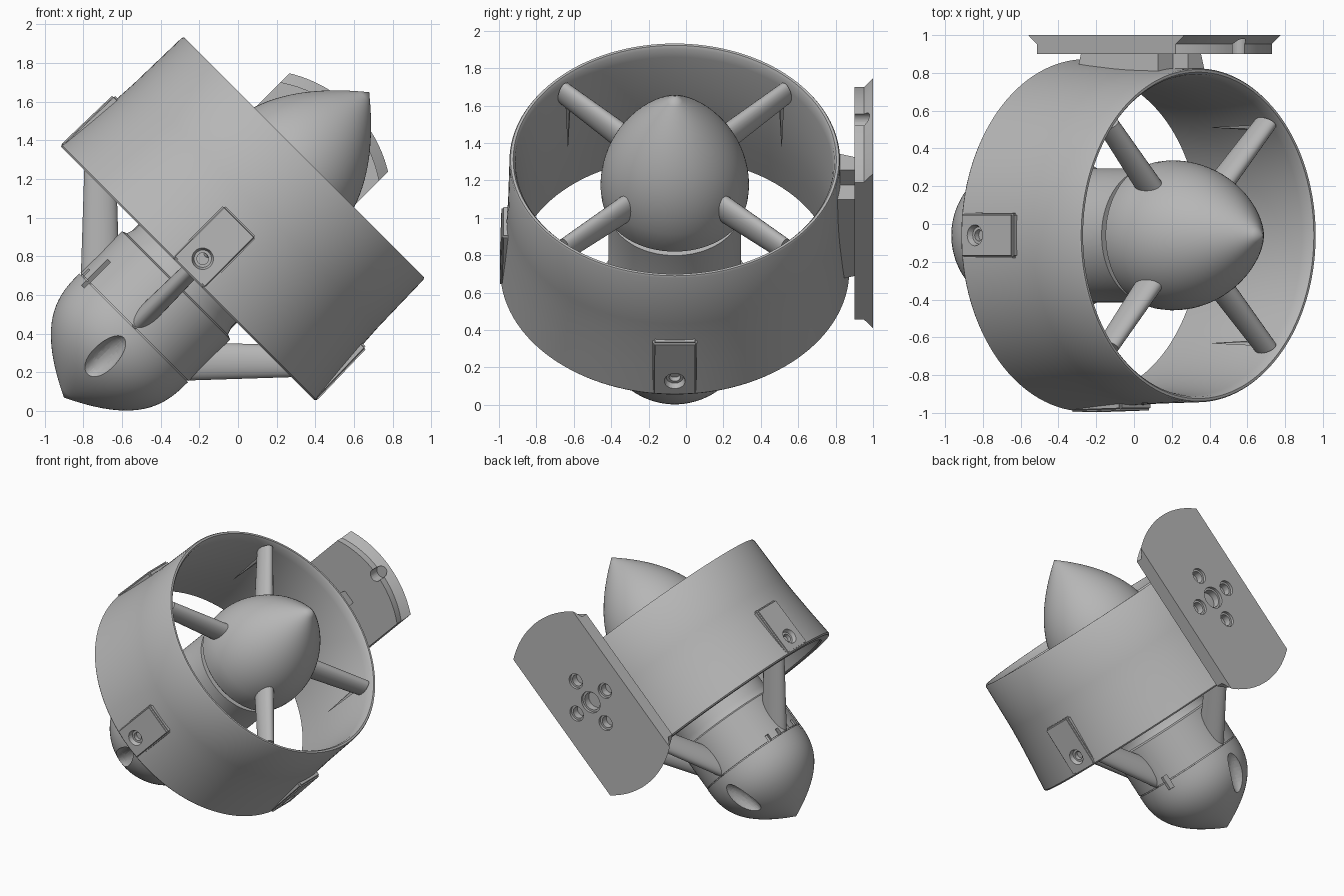
import bpy, bmesh, math
from mathutils import Matrix, Vector

if "Cube" in bpy.data.objects:
    bpy.data.objects.remove(bpy.data.objects["Cube"], do_unlink=True)

# Thruster axis is local z, tilted 45 degrees between x and z
FRAME = Matrix.Translation((-0.26, -0.06, 0.71)) @ Matrix.Rotation(math.pi / 4, 4, 'Y')

grey = bpy.data.materials.new("plain grey")
grey.use_nodes = True
COLOUR = (0.47, 0.47, 0.47, 1)
grey.diffuse_color = COLOUR
grey.node_tree.nodes["Principled BSDF"].inputs["Base Color"].default_value = COLOUR


def finish(name, bm, smooth=True):
    bmesh.ops.recalc_face_normals(bm, faces=bm.faces)
    mesh = bpy.data.meshes.new(name)
    bm.to_mesh(mesh)
    bm.free()
    mesh.transform(FRAME)
    mesh.materials.append(grey)
    ob = bpy.data.objects.new(name, mesh)
    bpy.context.collection.objects.link(ob)
    if smooth:
        shade(ob)
    return ob


def select(ob):
    bpy.ops.object.select_all(action='DESELECT')
    ob.select_set(True)
    bpy.context.view_layer.objects.active = ob


def shade(ob):
    select(ob)
    bpy.ops.object.shade_smooth_by_angle(angle=math.radians(30))


def lathe(profile, closed=False, segs=96):
    """Spin (radius, height) points about local z."""
    bm = bmesh.new()
    verts = [bm.verts.new((r, 0, z)) for r, z in profile]
    pairs = list(zip(verts, verts[1:])) + ([(verts[-1], verts[0])] if closed else [])
    edges = [bm.edges.new(p) for p in pairs]
    bmesh.ops.spin(bm, geom=verts + edges, axis=(0, 0, 1), cent=(0, 0, 0),
                   angle=math.tau, steps=segs, use_duplicate=False)
    bmesh.ops.remove_doubles(bm, verts=bm.verts, dist=0.0003)
    return bm


def rod(bm, start, end, r1, r2, wide=(1, 0, 0), ratio=1.0, segs=32, turn=0.0):
    """Tapered elliptical rod; wide is the direction of its broad axis."""
    a, b = Vector(start), Vector(end)
    d = (b - a).normalized()
    w = Vector(wide)
    w = (w - d * w.dot(d)).normalized()
    n = d.cross(w) * ratio
    m = Matrix((w, n, d)).transposed().to_4x4()
    m = Matrix.Rotation(turn, 4, 'Z') @ Matrix.Translation((a + b) / 2) @ m
    bmesh.ops.create_cone(bm, cap_ends=True, segments=segs, radius1=r1, radius2=r2,
                          depth=(b - a).length, matrix=m)


def box(bm, centre, size, turn=0.0):
    m = Matrix.Rotation(turn, 4, 'Z') @ Matrix.Translation(centre) @ Matrix.Diagonal((*size, 1))
    return bmesh.ops.create_cube(bm, size=1, matrix=m)["verts"]


def cut(ob, bm):
    tool = finish("cutter", bm, smooth=False)
    tool.hide_render = True
    mod = ob.modifiers.new("cut", 'BOOLEAN')
    mod.operation, mod.solver, mod.object = 'DIFFERENCE', 'EXACT', tool
    mod.use_self = True
    select(ob)
    bpy.ops.object.modifier_apply(modifier=mod.name)
    bpy.data.objects.remove(tool, do_unlink=True)
    shade(ob)


# Duct ring: flared rear skirt, straighter front, rounded inlet
duct = finish("duct", lathe([
    (0.925, 0), (0.933, 0.01), (0.914, 0.2), (0.899, 0.38), (0.892, 0.5), (0.884, 0.84),
    (0.878, 0.85), (0.864, 0.85), (0.853, 0.835), (0.845, 0.78), (0.836, 0.7), (0.828, 0.6),
    (0.823, 0.48), (0.825, 0.35), (0.834, 0.2), (0.851, 0.01), (0.86, 0)],
    closed=True, segs=128))

# Three bolt pads on the duct, each with a countersunk hole
PAD_TURNS = (0, math.pi, -math.pi / 2)


def bolt_holes(bm):
    for turn in PAD_TURNS:
        rod(bm, (0.905, 0, 0.11), (0.95, 0, 0.11), 0.045, 0.062, (0, 1, 0), turn=turn)
        rod(bm, (0.875, 0, 0.11), (0.925, 0, 0.11), 0.03, 0.03, (0, 1, 0), turn=turn)
    return bm


for i, turn in enumerate(PAD_TURNS):
    bm = bmesh.new()
    for v in box(bm, (0.902, 0, 0.195), (0.068, 0.24, 0.38), turn):
        if v.co.z > 0.3:
            v.co.xy *= 0.99
    bmesh.ops.bevel(bm, geom=bm.edges[:], offset=0.012, segments=3, affect='EDGES')
    pad = finish("bolt_pad_" + str(i + 1), bm)
    cut(pad, bolt_holes(bmesh.new()))
cut(duct, bolt_holes(bmesh.new()))

# Motor housing: rounded tail, seam groove, cylinder and slimmer front
STEPS = 20
tail = [(0.397 * (1 - s ** 2.72), -0.395 - 0.51 * s) for s in (1 - i / STEPS for i in range(STEPS + 1))]
housing = finish("motor_housing", lathe(
    tail + [(0.385, -0.395), (0.385, -0.388), (0.396, -0.388), (0.396, -0.085),
            (0.37, -0.075), (0.355, -0.03), (0.355, 0.48), (0, 0.48)]))

# Side scoops in the tail and small notches along the seam
bm = bmesh.new()
for side in (1, -1):
    m = (Matrix.Translation((0, side * 0.36, -0.62)) @ Matrix.Rotation(-side * 0.42, 4, 'X')
         @ Matrix.Diagonal((0.068, 0.07, 0.17, 1)))
    bmesh.ops.create_uvsphere(bm, u_segments=32, v_segments=20, radius=1, matrix=m)
for degrees in (-24, -10, 4, 18):
    box(bm, (0.395, 0, -0.37), (0.06, 0.028, 0.05), math.pi + math.radians(degrees))
box(bm, (0.395, 0, -0.335), (0.06, 0.04, 0.19), math.pi + math.radians(32))
box(bm, (0.395, 0, -0.4), (0.06, 0.05, 0.1), math.radians(15))
cut(housing, bm)

# Nose cone of the rotor
nose = [(0.397 * (1 - s ** 2.1), 0.65 + 0.677 * s) for s in (i / STEPS for i in range(STEPS + 1))]
finish("nose_cone", lathe([(0, 0.52), (0.365, 0.52), (0.38, 0.535), (0.392, 0.59)] + nose))

# Four rotor blades with thin trailing tips
bm = bmesh.new()
for k in range(4):
    turn = math.pi / 4 + k * math.pi / 2
    rod(bm, (0.32, 0, 0.74), (0.838, 0, 0.76), 0.09, 0.075, (0, 0, 1), 0.6, 24, turn)
    rod(bm, (0.805, 0, 0.79), (0.808, 0, 0.38), 0.025, 0.002, (0, 1, 0), 0.5, 4, turn)
finish("rotor_blades", bm)

# Four swept struts joining housing and duct
bm = bmesh.new()
for k in range(4):
    rod(bm, (0.31, 0, -0.33), (0.86, 0, 0.22), 0.1, 0.075, (1, 0, -1), 0.55, 32, k * math.pi / 2)
finish("support_struts", bm)

# Mounting neck: a round-ended bar along the duct, spreading towards its base
bm = bmesh.new()
for v in box(bm, (0, 0.911, 0.42), (0.32, 0.106, 0.8)):
    if v.co.y < 0.9:
        v.co.x *= 1.1
        v.co.z = 0.42 + (v.co.z - 0.42) * 1.04
upright = [e for e in bm.edges if abs(e.verts[0].co.y - e.verts[1].co.y) > 0.05]
bmesh.ops.bevel(bm, geom=upright, offset=0.11, segments=10, affect='EDGES')
finish("mounting_neck", bm)

# Mounting plate: stepped disc trimmed along both sides
bm = lathe([(0, 0.96), (0.632, 0.96), (0.632, 1.012), (0.687, 1.06), (0, 1.06)])
for side in (1, -1):
    trim = bmesh.ops.bisect_plane(bm, geom=bm.verts[:] + bm.edges[:] + bm.faces[:],
                                  plane_co=(side * 0.36, 0, 0), plane_no=(side, 0, 0),
                                  clear_outer=True)
    rim = [e for e in trim["geom_cut"] if isinstance(e, bmesh.types.BMEdge)]
    bmesh.ops.contextual_create(bm, geom=rim)
bm.transform(Matrix.Translation((0, 0, 0.52)) @ Matrix.Rotation(-math.pi / 2, 4, 'X'))
plate = finish("mounting_plate", bm)

# Counterbored holes in the plate and a notch at its front edge
bm = bmesh.new()
for x, z, r in ((0, 0, 0.065), (0.17, 0, 0.042), (-0.17, 0, 0.042), (0, 0.18, 0.042), (0, -0.18, 0.042)):
    rod(bm, (x, 1.04, 0.53 + z), (x, 1.08, 0.53 + z), r + 0.015, r + 0.015)
    rod(bm, (x, 0.99, 0.53 + z), (x, 1.05, 0.53 + z), r, r)
rod(bm, (0, 0.94, 1.14), (0, 1.04, 1.14), 0.045, 0.045)
cut(plate, bm)
